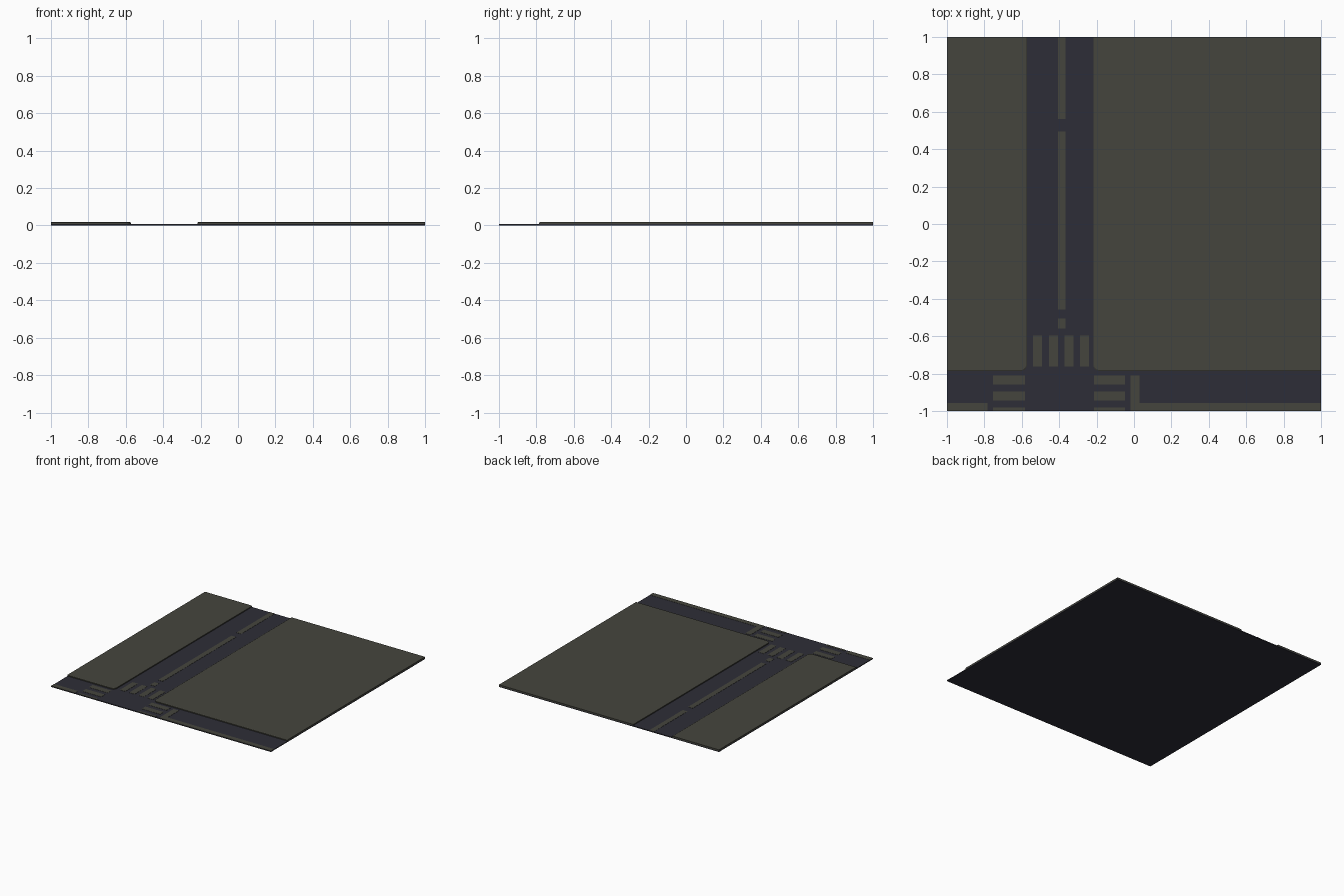
import bpy, bmesh, math

if "Cube" in bpy.data.objects:
    bpy.data.objects.remove(bpy.data.objects["Cube"])

ROAD_Z, PAINT_Z, WALK_Z = 0.007, 0.0085, 0.018


def material(name, rgb):
    m = bpy.data.materials.new(name)
    m.diffuse_color = (*rgb, 1)
    m.use_nodes = True
    m.node_tree.nodes["Principled BSDF"].inputs["Base Color"].default_value = m.diffuse_color
    return m


asphalt = material("dark asphalt", (0.027, 0.027, 0.038))
concrete = material("warm grey", (0.060, 0.060, 0.047))


def finish(name, bm, mat):
    bmesh.ops.recalc_face_normals(bm, faces=bm.faces)
    me = bpy.data.meshes.new(name)
    bm.to_mesh(me)
    bm.free()
    me.materials.append(mat)
    ob = bpy.data.objects.new(name, me)
    bpy.context.collection.objects.link(ob)
    return ob


def add_box(bm, x0, x1, y0, y1, z0, z1):
    vs = bmesh.ops.create_cube(bm, size=1)["verts"]
    for v in vs:
        v.co.x = x1 if v.co.x > 0 else x0
        v.co.y = y1 if v.co.y > 0 else y0
        v.co.z = z1 if v.co.z > 0 else z0


def markings(name, rects):
    bm = bmesh.new()
    for r in rects:
        add_box(bm, *r, ROAD_Z - 0.001, PAINT_Z)
    return finish(name, bm, concrete)


def pavement(name, edge_x, outer_x):
    """Raised block with one rounded street corner and a chamfered kerb."""
    s = 1 if outer_x > edge_x else -1
    rings = []
    bm = bmesh.new()
    for inset, z in ((0, ROAD_Z - 0.001), (0, WALK_Z - 0.003), (0.005, WALK_Z)):
        r = 0.03 - inset
        cx, cy = edge_x + s * 0.03, -0.785 + 0.03
        pts = [(outer_x, 1), (edge_x + s * inset, 1)]
        for i in range(7):
            a = math.radians(15 * i)
            pts.append((cx - s * r * math.cos(a), cy - r * math.sin(a)))
        pts.append((outer_x, -0.785 + inset))
        rings.append([bm.verts.new((x, y, z)) for x, y in pts])
    n = len(rings[0])
    for lo, hi in zip(rings, rings[1:]):
        for i in range(n):
            j = (i + 1) % n
            bm.faces.new((lo[i], lo[j], hi[j], hi[i]))
    bm.faces.new(rings[0])
    bm.faces.new(rings[-1])
    return finish(name, bm, concrete)


# Road bed
bm = bmesh.new()
add_box(bm, -1, 1, -1, 1, 0, ROAD_Z)
finish("road_bed", bm, asphalt)

# Blocks either side of the side street; lower sides start at the ground
pavement("left_pavement", -0.573, -1)
pavement("right_pavement", -0.217, 1)

# Dashed line along the side street
markings("street_centre_line", [(-0.407, -0.365, a, b) for a, b in
                                ((0.562, 1), (-0.457, 0.495), (-0.56, -0.505))])

# Zebra crossings
markings("street_crossing", [(x, x + 0.048, -0.762, -0.597)
                             for x in (-0.54, -0.455, -0.371, -0.289)])
for side, x0, x1 in (("left", -0.755, -0.583), ("right", -0.215, -0.048)):
    markings(side + "_crossing", [(x0, x1, a, b) for a, b in
                                  ((-0.858, -0.81), (-0.943, -0.895), (-1, -0.982))])

# Stop line and centre lines of the main road
markings("stop_line", [(-0.018, 0.03, -1, -0.81)])
markings("main_centre_line", [(-1, -0.782, -1, -0.958), (0.03, 1, -1, -0.958)])
